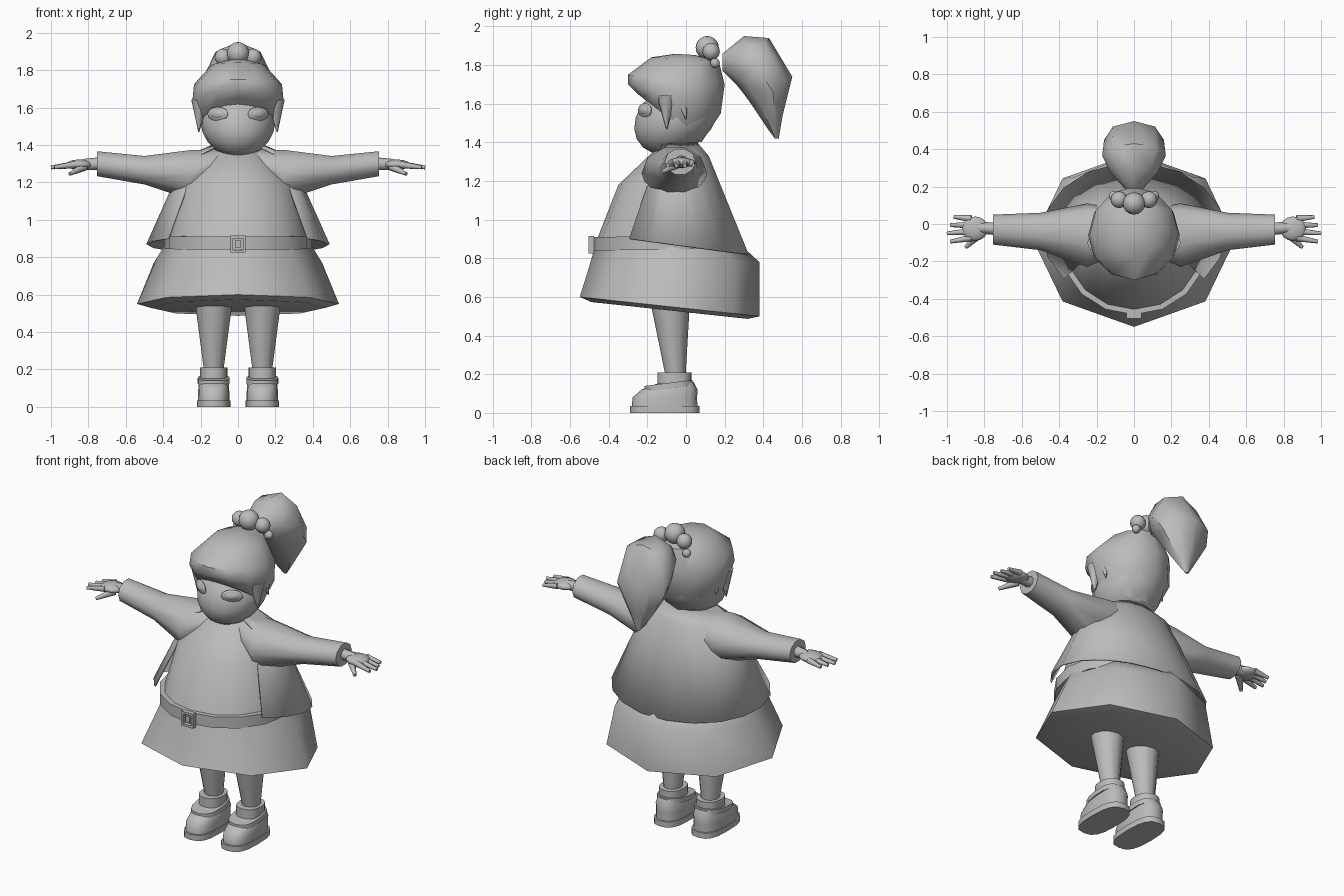
import bpy, bmesh
from math import sin, cos, copysign, radians
from mathutils import Vector, Matrix

default_cube = bpy.data.objects.get("Cube")
if default_cube:
    bpy.data.objects.remove(default_cube, do_unlink=True)

clay = bpy.data.materials.new("plain grey")
clay.use_nodes = True
clay.diffuse_color = (.5, .5, .5, 1)
clay.node_tree.nodes["Principled BSDF"].inputs["Base Color"].default_value = clay.diffuse_color


def finish(name, bm, sharp_angle=50):
    bmesh.ops.recalc_face_normals(bm, faces=bm.faces)
    mesh = bpy.data.meshes.new(name)
    bm.to_mesh(mesh)
    bm.free()
    mesh.materials.append(clay)
    part = bpy.data.objects.new(name, mesh)
    bpy.context.collection.objects.link(part)
    bpy.ops.object.select_all(action="DESELECT")
    part.select_set(True)
    bpy.context.view_layer.objects.active = part
    bpy.ops.object.shade_smooth_by_angle(angle=radians(sharp_angle))
    return part


def oval(front, back, half_width, x=0):
    """Cross-section given by its front and back points (y, z)."""
    return Vector((x, *front)), Vector((x, *back)), half_width


def resized(section, factor, lift=0):
    front, back, half_width = section
    middle = (front + back) / 2
    rise = Vector((0, 0, lift))
    return (middle.lerp(front, factor) + rise, middle.lerp(back, factor) + rise, half_width * factor)


def outline(section, angles, roundness=1):
    """Points of a cross-section; a roundness below one makes it boxier."""
    front, back, half_width = section
    across, along = Vector((half_width, 0, 0)), (back - front) / 2
    points = []
    for angle in angles:
        c, s = cos(radians(angle)), sin(radians(angle))
        points.append((front + back) / 2 + across * copysign(abs(c) ** roundness, c)
                      + along * copysign(abs(s) ** roundness, s))
    return points


def skin(name, rings, closed=True):
    bm = bmesh.new()
    loops = [[bm.verts.new(point) for point in ring] for ring in rings]
    count = len(loops[0])
    for lower, upper in zip(loops, loops[1:]):
        for i in range(count if closed else count - 1):
            j = (i + 1) % count
            bm.faces.new((lower[i], lower[j], upper[j], upper[i]))
    if closed:
        bm.faces.new(loops[0])
        bm.faces.new(loops[-1])
    return finish(name, bm)


def loft(name, sections, sides=12, roundness=1):
    angles = [360 * i / sides - 90 for i in range(sides)]
    return skin(name, [outline(section, angles, roundness) for section in sections])


def band(name, section, height, sides=16, roundness=1):
    inner, outer = resized(section, .92), resized(section, 1.04)
    loft(name, [inner, outer, resized(outer, 1, height), resized(inner, 1, height)], sides, roundness)


def ball(name, centre, radii, turn=0, lean=0):
    bm = bmesh.new()
    bmesh.ops.create_uvsphere(bm, u_segments=16, v_segments=10, radius=1)
    shape = Matrix.Diagonal((*radii, 1))
    shape[1][2] = lean * radii[2]
    place = Matrix.Translation(centre) @ Matrix.Rotation(radians(turn), 4, "Z")
    bmesh.ops.transform(bm, matrix=place @ shape, verts=bm.verts)
    finish(name, bm)


def tube(name, start, end, start_radius, end_radius, sides=8):
    start, end = Vector(start), Vector(end)
    axis = end - start
    place = Matrix.Translation((start + end) / 2) @ axis.to_track_quat("Z", "Y").to_matrix().to_4x4()
    bm = bmesh.new()
    bmesh.ops.create_cone(bm, cap_ends=True, segments=sides, radius1=start_radius,
                          radius2=end_radius, depth=axis.length, matrix=place)
    finish(name, bm)


def box(name, centre, size):
    bm = bmesh.new()
    bmesh.ops.create_cube(bm, size=1, matrix=Matrix.Translation(centre) @ Matrix.Diagonal((*size, 1)))
    finish(name, bm)


# Dress: bodice, wide skirt, belt
neck = oval(front=(-.12, 1.4), back=(.05, 1.4), half_width=.1)
bust = oval(front=(-.35, 1.18), back=(.15, 1.2), half_width=.3)
waist = oval(front=(-.46, .9), back=(.25, .9), half_width=.37)
hips = oval(front=(-.5, .76), back=(.38, .78), half_width=.45)
hem = oval(front=(-.55, .6), back=(.38, .5), half_width=.54)
loft("bodice", [neck, bust, waist], sides=16)
loft("skirt", [waist, hips, hem, resized(hem, .87, lift=-.02)], sides=8)
band("belt", oval(front=(-.47, .84), back=(.25, .85), half_width=.38), height=.07)

# Square belt buckle
buckle = Vector((0, -.49, .87))
for sign in (-1, 1):
    box("buckle_side", buckle + Vector((sign * .034, 0, 0)), (.014, .03, .09))
    box("buckle_bar", buckle + Vector((0, 0, sign * .038)), (.08, .03, .014))
box("buckle_tongue", buckle, (.03, .02, .04))

# Open jacket, wrapping round the back between its two front edges
collar = oval(front=(-.16, 1.4), back=(.06, 1.4), half_width=.14)
shoulders = oval(front=(-.2, 1.35), back=(.12, 1.33), half_width=.28)
jacket_hem = oval(front=(-.43, .92), back=(.33, .82), half_width=.49)
wrap = range(-40, 240, 20)
jacket = skin("jacket", [outline(section, wrap) for section in (collar, shoulders, jacket_hem)],
              closed=False)
jacket.modifiers.new("cloth", "SOLIDIFY").thickness = .01

# Head with a hair cap cut in a sloping fringe
ball("face", centre=(0, -.05, 1.53), radii=(.2, .21, .195), lean=.3)
fringe = oval(front=(-.25, 1.65), back=(.08, 1.4), half_width=.2)
temples = oval(front=(-.3, 1.7), back=(.18, 1.55), half_width=.245)
brow = oval(front=(-.3, 1.75), back=(.2, 1.7), half_width=.235)
crown = oval(front=(-.18, 1.84), back=(.17, 1.82), half_width=.14)
loft("hair_cap", [fringe, temples, brow, crown, resized(crown, .3, lift=.025)])

# Ponytail arching back and down to a point
loft("ponytail", [
    oval(front=(.19, 1.77), back=(.19, 1.86), half_width=.05),
    oval(front=(.26, 1.7), back=(.3, 1.95), half_width=.13),
    oval(front=(.3, 1.65), back=(.43, 1.94), half_width=.17),
    oval(front=(.35, 1.58), back=(.55, 1.74), half_width=.16),
    oval(front=(.43, 1.46), back=(.5, 1.54), half_width=.06),
    oval(front=(.46, 1.42), back=(.48, 1.42), half_width=.01)], sides=8)
ball("middle_bead", centre=(0, .11, 1.89), radii=[.06] * 3)

for side, sign in (("left", 1), ("right", -1)):
    # Hair beads, eyes and loose locks
    ball(side + "_bead", (sign * .08, .13, 1.87), [.045] * 3)
    ball(side + "_small_bead", (sign * .11, .15, 1.81), [.025] * 3)
    eye = Vector((sign * .108, -.213, 1.565))
    ball(side + "_eyelid", eye, (.064, .014, .038), turn=sign * 31)
    ball(side + "_eye", eye, (.05, .02, .027), turn=sign * 31)
    tube(side + "_front_lock", (sign * .2, -.1, 1.64), (sign * .21, -.1, 1.47), .05, .003)
    tube(side + "_rear_lock", (sign * .2, -.02, 1.62), (sign * .21, 0, 1.52), .03, .003)

    # Sleeve: centre of each ring, then its half depth and half height
    sleeve = []
    for x, y, z, depth, height in ((.1, -.04, 1.31, .12, .07), (.25, -.06, 1.24, .17, .14),
                                   (.5, -.04, 1.265, .1, .08), (.755, -.03, 1.3, .08, .07)):
        turns = [radians(36 * i) for i in range(10)]
        sleeve.append([Vector((sign * x, y + depth * cos(a), z + height * sin(a))) for a in turns])
    skin(side + "_sleeve", sleeve)

    # Hand
    tube(side + "_wrist", (sign * .74, -.025, 1.3), (sign * .83, -.02, 1.295), .034, .03)
    ball(side + "_palm", (sign * .85, -.025, 1.295), (.07, .065, .027))
    for i in range(4):
        y = .028 - .034 * i
        tip = sign * (1 - .018 * abs(i - 2))
        tube(side + "_finger", (sign * .87, y, 1.295), (tip, y + .01 - .01 * i, 1.28), .019, .01)
    tube(side + "_thumb", (sign * .82, -.05, 1.285), (sign * .9, -.125, 1.245), .024, .01)

    # Leg and chunky strapped shoe
    x = sign * .13
    tube(side + "_leg", (x, -.08, .56), (x, -.05, .14), .1, .045, sides=12)
    sole = oval(front=(-.29, 0), back=(.07, 0), half_width=.09, x=x)
    instep = oval(front=(-.23, .12), back=(.06, .12), half_width=.08, x=x)
    ankle = oval(front=(-.14, .155), back=(.04, .16), half_width=.065, x=x)
    cuff = oval(front=(-.145, .15), back=(.025, .15), half_width=.07, x=x)
    strap = oval(front=(-.21, .11), back=(.03, .14), half_width=.082, x=x)
    loft(side + "_sole", [sole, resized(sole, 1, lift=.035)], sides=16, roundness=.7)
    loft(side + "_shoe", [resized(sole, .94, lift=.03), resized(sole, .93, lift=.08), instep, ankle],
         sides=16, roundness=.75)
    band(side + "_shoe_collar", cuff, height=.06, roundness=.85)
    band(side + "_shoe_strap", strap, height=.03, roundness=.75)
